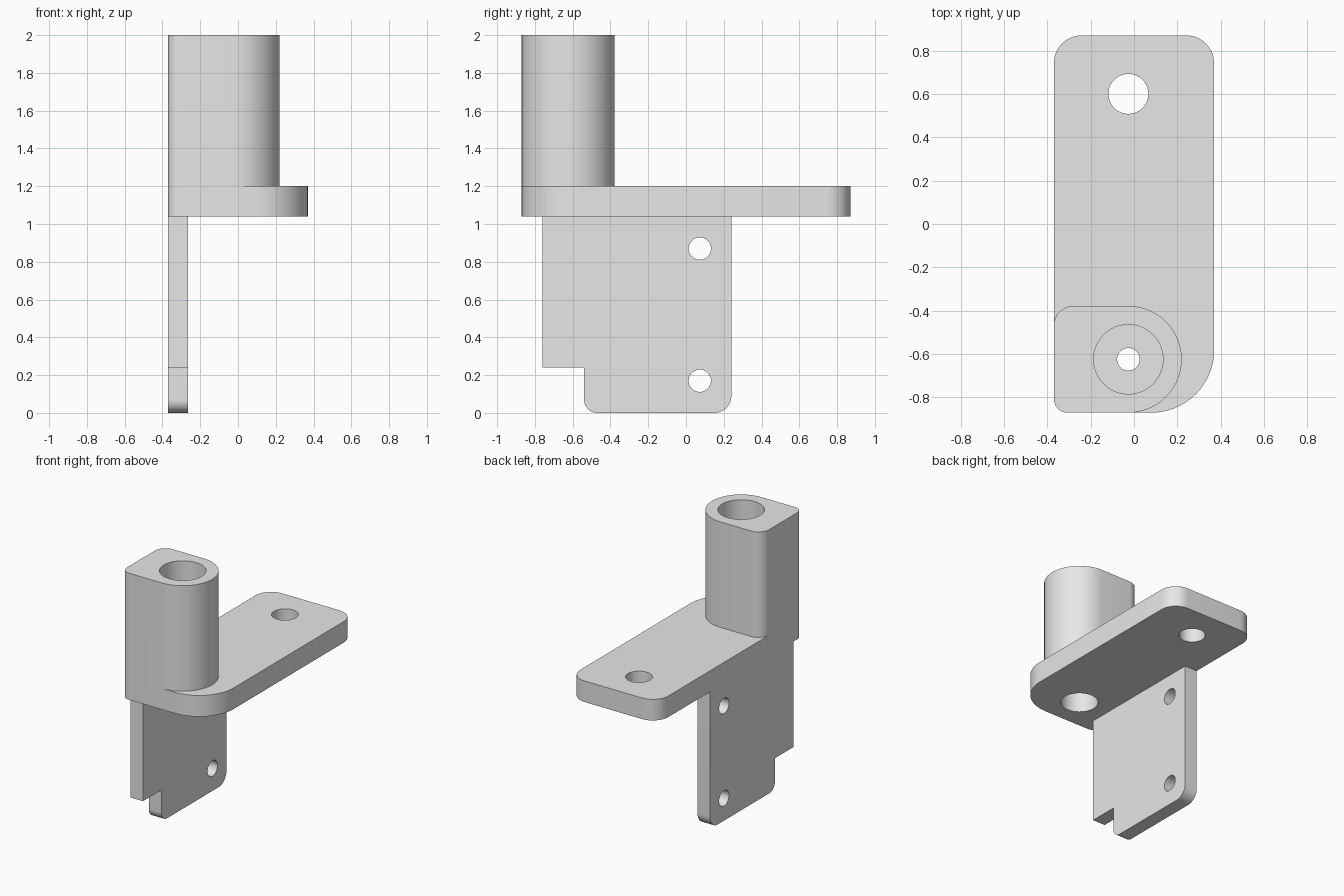
import bpy, bmesh, math
from mathutils import Vector, Matrix

if "Cube" in bpy.data.objects:
    bpy.data.objects.remove(bpy.data.objects["Cube"])

grey = bpy.data.materials.new("plain grey")
grey.diffuse_color = (0.8, 0.8, 0.8, 1)
grey.use_nodes = True
grey.node_tree.nodes["Principled BSDF"].inputs["Base Color"].default_value = grey.diffuse_color


def rounded(corners, seg=14):
    """Outline from (u, v, radius) corners listed in order, with tangent arcs."""
    pts = []
    n = len(corners)
    for i, (u, v, r) in enumerate(corners):
        p = Vector((u, v))
        if r == 0:
            pts.append(p)
            continue
        a = (Vector(corners[i - 1][:2]) - p).normalized()
        b = (Vector(corners[(i + 1) % n][:2]) - p).normalized()
        c = p + (a + b) * r          # all corners are square
        for k in range(seg + 1):
            t = math.pi / 2 * k / seg
            pts.append(c - b * r * math.cos(t) - a * r * math.sin(t))
    return pts


def circle(u, v, r, n=64):
    return [Vector((u + r * math.cos(2 * math.pi * i / n),
                    v + r * math.sin(2 * math.pi * i / n))) for i in range(n)]


def prism(name, outline, lo, hi, axis="z"):
    """Extrude an outline from lo to hi: (x, y) along z, or (y, z) along x."""
    bm = bmesh.new()
    place = (lambda p, h: (p.x, p.y, h)) if axis == "z" else (lambda p, h: (h, p.x, p.y))
    rings = [[bm.verts.new(place(p, h)) for p in outline] for h in (lo, hi)]
    bm.faces.new(rings[0][::-1])
    bm.faces.new(rings[1])
    n = len(outline)
    for i in range(n):
        j = (i + 1) % n
        bm.faces.new((rings[0][i], rings[0][j], rings[1][j], rings[1][i]))
    bmesh.ops.remove_doubles(bm, verts=bm.verts, dist=1e-5)
    bmesh.ops.recalc_face_normals(bm, faces=bm.faces)
    me = bpy.data.meshes.new(name)
    bm.to_mesh(me)
    bm.free()
    me.materials.append(grey)
    ob = bpy.data.objects.new(name, me)
    bpy.context.collection.objects.link(ob)
    return ob


def combine(target, tool, operation):
    mod = target.modifiers.new(operation.lower(), "BOOLEAN")
    mod.operation, mod.object, mod.solver = operation, tool, "EXACT"
    bpy.context.view_layer.objects.active = target
    bpy.ops.object.modifier_apply(modifier=mod.name)
    bpy.data.objects.remove(tool)


CX, CY = -0.026, -0.624   # post bore centre

# Horizontal plate
bracket = prism("mounting_bracket", rounded([
    (-0.37, -0.87, 0.065), (0.37, -0.87, 0.29),
    (0.37, 0.87, 0.13), (-0.37, 0.87, 0.13)]), 1.04, 1.2)

# Upright post with a round right side
post = prism("post", rounded([
    (-0.37, -0.87, 0.065), (0.22, -0.87, 0.246),
    (0.22, -0.378, 0.246), (-0.37, -0.378, 0.09)]), 1.1, 2.0)
combine(bracket, post, "UNION")

# Hanging tab with a notched front corner
tab = prism("tab", rounded([
    (-0.54, 0, 0.07), (0.24, 0, 0.09), (0.24, 1.1, 0),
    (-0.76, 1.1, 0), (-0.76, 0.24, 0), (-0.54, 0.24, 0)]), -0.37, -0.265, "x")
combine(bracket, tab, "UNION")

# Bores: plate hole, deep post bore, narrow through hole, lower counterbore
for u, v, r, lo, hi in [(-0.026, 0.6, 0.092, 0.95, 1.3),
                        (CX, CY, 0.16, 1.36, 2.1),
                        (CX, CY, 0.052, 1.2, 1.45),
                        (CX, CY, 0.13, 0.95, 1.27)]:
    combine(bracket, prism("bore", circle(u, v, r), lo, hi), "DIFFERENCE")

# Screw holes in the tab
for z in (0.17, 0.87):
    combine(bracket, prism("screw_hole", circle(0.073, z, 0.059, 48), -0.5, -0.15, "x"),
            "DIFFERENCE")

# Smooth curved walls, sharp edges
bpy.ops.object.select_all(action="DESELECT")
bracket.select_set(True)
bpy.context.view_layer.objects.active = bracket
bpy.ops.object.shade_smooth_by_angle(angle=math.radians(30))
